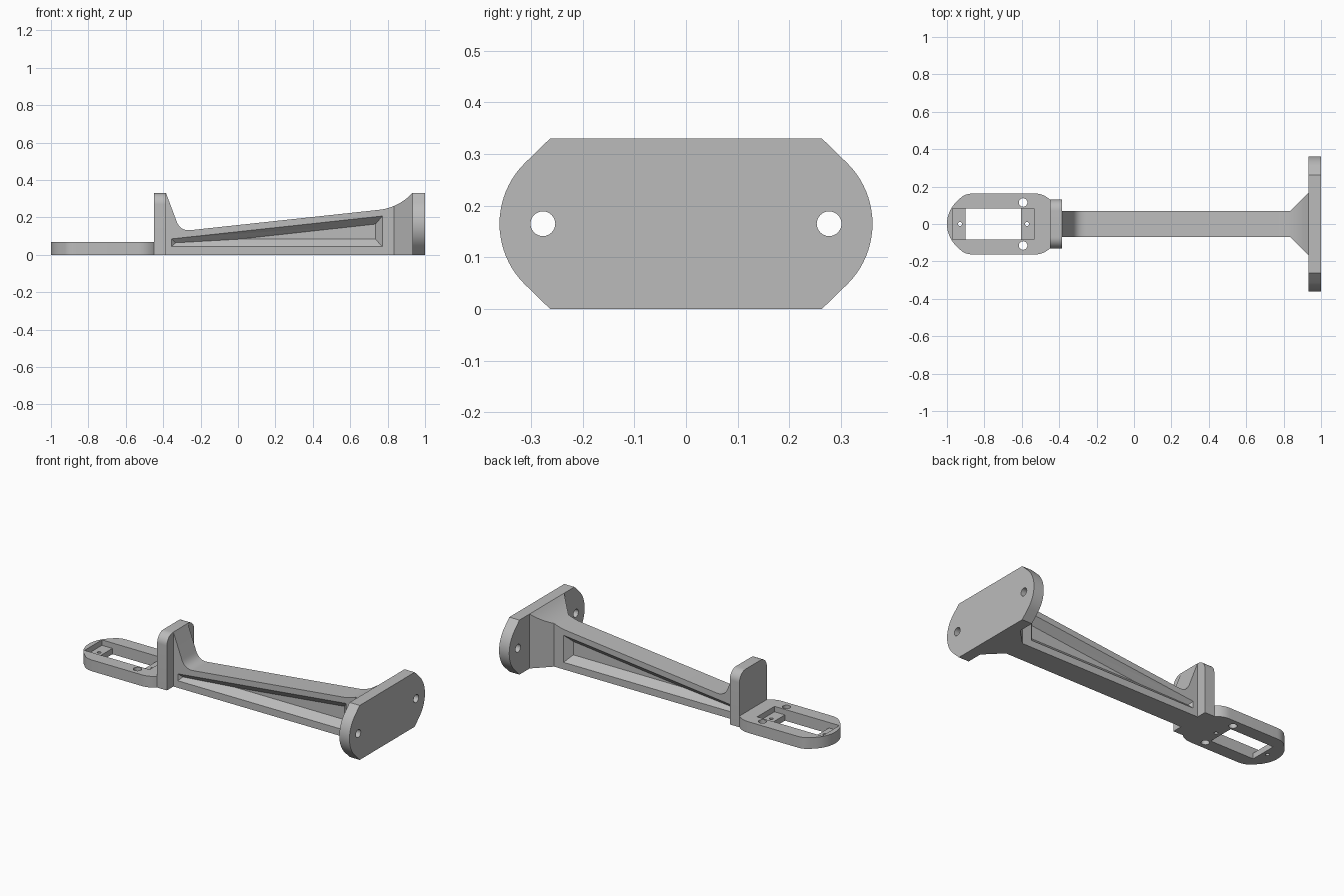
import bpy, bmesh
from math import radians, cos, sin
from mathutils import Vector

if "Cube" in bpy.data.objects:
    bpy.data.objects.remove(bpy.data.objects["Cube"])

grey = bpy.data.materials.new("plain grey")
grey.use_nodes = True
grey.diffuse_color = (0.5, 0.5, 0.5, 1)
grey.node_tree.nodes["Principled BSDF"].inputs["Base Color"].default_value = (0.5, 0.5, 0.5, 1)


def make(name, bm):
    bmesh.ops.recalc_face_normals(bm, faces=bm.faces)
    me = bpy.data.meshes.new(name)
    bm.to_mesh(me)
    bm.free()
    me.materials.append(grey)
    ob = bpy.data.objects.new(name, me)
    bpy.context.collection.objects.link(ob)
    return ob


def prism(name, outline, axis, lo, hi):
    """Extrude a 2D outline along x, y or z, between lo and hi."""
    place = {"x": lambda a, b, d: (d, a, b),
             "y": lambda a, b, d: (a, d, b),
             "z": lambda a, b, d: (a, b, d)}[axis]
    bm = bmesh.new()
    face = bm.faces.new([bm.verts.new(place(a, b, lo)) for a, b in outline])
    ext = bmesh.ops.extrude_face_region(bm, geom=[face])
    bmesh.ops.translate(bm, vec=Vector(place(0, 0, hi - lo)),
                        verts=[v for v in ext["geom"] if isinstance(v, bmesh.types.BMVert)])
    return make(name, bm)


def arc(cx, cy, r, start, end, n=12):
    angles = [radians(start + (end - start) * i / n) for i in range(n + 1)]
    return [(cx + r * cos(a), cy + r * sin(a)) for a in angles]


def bezier(a, b, c, n=10):
    a, b, c = Vector(a), Vector(b), Vector(c)
    return [tuple(a * (1 - t) ** 2 + b * 2 * t * (1 - t) + c * t * t)
            for t in (i / n for i in range(n + 1))]


def rect(x0, x1, y0, y1):
    return [(x0, y0), (x1, y0), (x1, y1), (x0, y1)]


def hole(axis, a, b, r, lo, hi):
    return prism("hole_cutter", arc(a, b, r, 0, 345, 23), axis, lo, hi)


def boolean(ob, cutters, operation="DIFFERENCE"):
    for cutter in cutters:
        mod = ob.modifiers.new("cut", "BOOLEAN")
        mod.operation, mod.solver, mod.object = operation, "EXACT", cutter
        bpy.context.view_layer.objects.active = ob
        bpy.ops.object.modifier_apply(modifier=mod.name)
        bpy.data.objects.remove(cutter)


def finish(ob):
    bpy.ops.object.select_all(action="DESELECT")
    ob.select_set(True)
    bpy.context.view_layer.objects.active = ob
    bpy.ops.object.shade_smooth_by_angle(angle=radians(25))


H = 0.33      # full height
MID = H / 2
ARM = 0.069   # half width of the arm

# Mounting plate: rounded ends that run into 45 degree chamfers
right = [(0.263, 0)] + arc(0.196, MID, MID, -45, 45, 20) + [(0.263, H)]
plate = prism("mounting_plate", right + [(-y, z) for y, z in reversed(right)], "x", 0.932, 1)
boolean(plate, [hole("x", s * 0.277, MID, 0.024, 0.9, 1.1) for s in (-1, 1)])
finish(plate)

# Upright plate with rounded top corners
upright = prism("upright_plate", [(-0.131, 0), (0.131, 0)] + arc(0.071, H - 0.06, 0.06, 0, 90)
                + arc(-0.071, H - 0.06, 0.06, 90, 180), "x", -0.45, -0.385)
finish(upright)

# Arm: side profile trimmed to a plan that flares towards the mounting plate
profile = [(-0.385, 0), (0.932, 0)]
profile += bezier((0.932, H), (0.87, 0.262), (0.77, 0.242))
profile += bezier((-0.25, 0.132), (-0.308, 0.125), (-0.328, 0.178)) + [(-0.385, H)]
arm = prism("tapered_arm", profile, "y", -0.2, 0.2)
side = [(-0.5, ARM), (0.835, ARM), (0.932, 0.166), (1.0, 0.234)]
plan = prism("plan_cutter", side + [(x, -y) for x, y in reversed(side)], "z", -0.1, 0.5)
boolean(arm, [plan], "INTERSECT")


def pocket(s):
    """Long recess whose walls slope inwards to a triangular floor."""
    bm = bmesh.new()
    rim = [(-0.355, 0.043), (-0.355, 0.085), (0.772, 0.207), (0.772, 0.043)]
    floor = [(0.0, 0.083), (0.735, 0.083), (0.735, 0.164)]
    pts = [(x, ARM, z) for x, z in rim] + [(x, ARM + 0.02, z) for x, z in rim]
    pts += [(x, ARM - 0.04, z) for x, z in floor] + [(-0.335, ARM - 0.02, 0.064)]
    for x, y, z in pts:
        bm.verts.new((x, s * y, z))
    bmesh.ops.convex_hull(bm, input=bm.verts)
    return make("pocket_cutter", bm)


boolean(arm, [pocket(s) for s in (-1, 1)])
finish(arm)

# Bracket: flat frame with a rounded nose and shoulders meeting the upright
W = 0.163
edge = bezier((-0.45, 0.131), (-0.485, W), (-0.53, W), 8)
edge += bezier((-0.86, W), (-0.905, W), (-0.93, 0.137), 6)
edge += arc(W - 1, 0, W, 135, 180, 10)
bracket = prism("bracket_frame", edge + [(x, -y) for x, y in reversed(edge[:-1])], "z", 0, 0.068)
cutters = [prism("recess_cutter", rect(-0.97, -0.535, -0.083, 0.083), "z", 0.035, 0.2),
           prism("window_cutter", rect(-0.9, -0.605, -0.083, 0.083), "z", -0.1, 0.2)]
cutters += [hole("z", x, 0, 0.011, -0.1, 0.2) for x in (-0.93, -0.572)]
cutters += [hole("z", -0.593, s * 0.115, 0.023, -0.1, 0.2) for s in (-1, 1)]
boolean(bracket, cutters)
finish(bracket)
